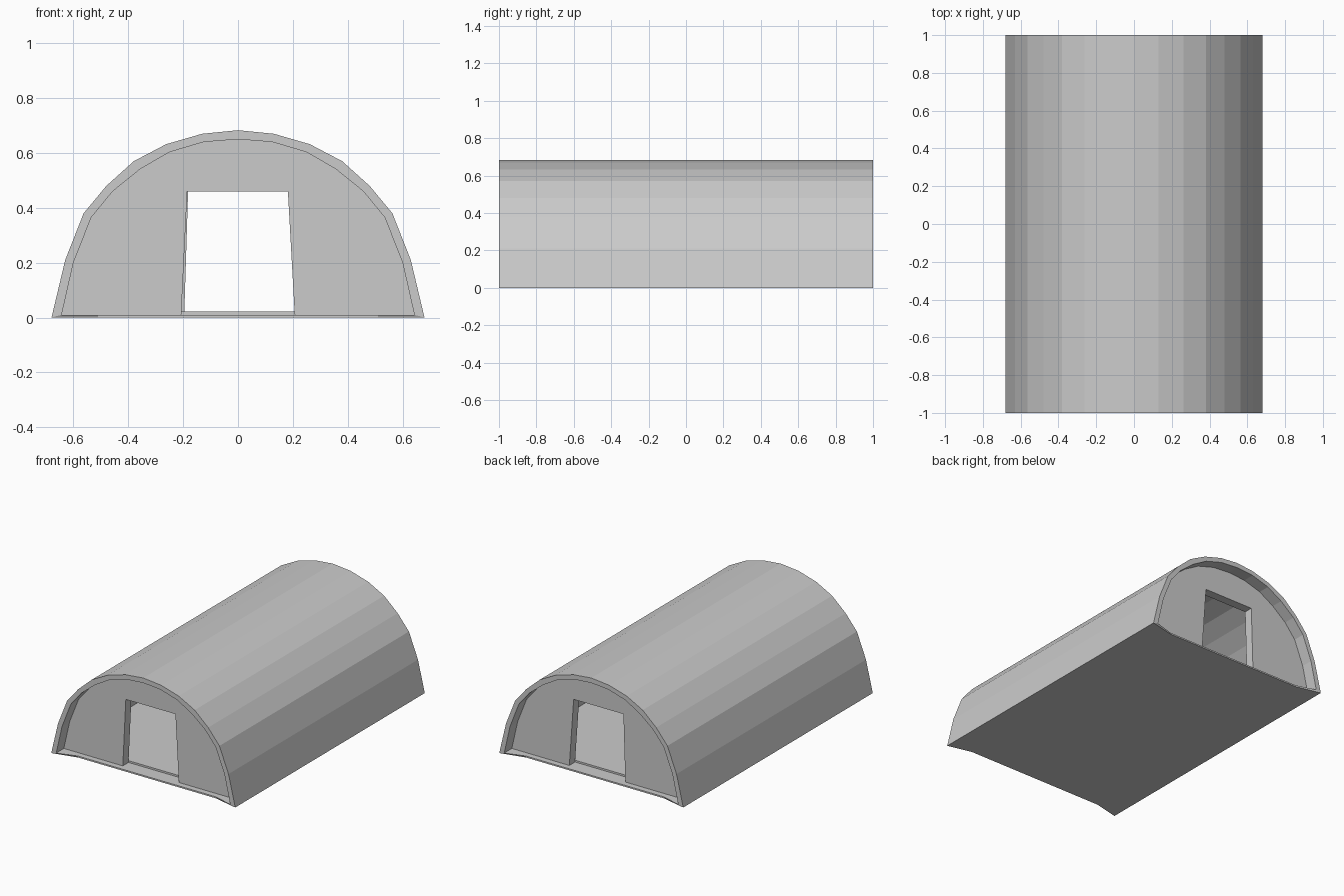
import bpy, bmesh

if "Cube" in bpy.data.objects:
    bpy.data.objects.remove(bpy.data.objects["Cube"])

# half arch profiles (x, z), from the ground up to just before the crown
OUTER = [(0.68, 0), (0.63, 0.21), (0.563, 0.38), (0.48, 0.48),
         (0.38, 0.57), (0.262, 0.632), (0.131, 0.67)]
INNER = [(0.643, 0.01), (0.6, 0.2), (0.535, 0.365), (0.457, 0.46),
         (0.357, 0.541), (0.25, 0.603), (0.125, 0.64)]


def arch(half, crown):
    return half + [(0, crown)] + [(-x, z) for x, z in reversed(half)]


def loft(name, ring_a, ring_b):
    """Closed solid between two matching rings of 3D points."""
    bm = bmesh.new()
    a = [bm.verts.new(p) for p in ring_a]
    b = [bm.verts.new(p) for p in ring_b]
    n = len(a)
    bm.faces.new(a)
    bm.faces.new(b[::-1])
    for i in range(n):
        j = (i + 1) % n
        bm.faces.new((a[i], b[i], b[j], a[j]))
    bmesh.ops.recalc_face_normals(bm, faces=bm.faces)
    # split the concave end faces cleanly
    bmesh.ops.triangulate(bm, faces=[f for f in bm.faces if len(f.verts) > 4])
    me = bpy.data.meshes.new(name)
    bm.to_mesh(me)
    bm.free()
    ob = bpy.data.objects.new(name, me)
    bpy.context.collection.objects.link(ob)
    return ob


def extrude_y(name, profile, y0, y1):
    return loft(name, [(x, y0, z) for x, z in profile],
                [(x, y1, z) for x, z in profile])


# arched roof shell
outer, inner = arch(OUTER, 0.683), arch(INNER, 0.65)
extrude_y("roof_shell", outer + inner[::-1], -1, 1)

# recessed end walls with tapered doorways
front_door = [(-0.207, 0.01), (-0.185, 0.46), (0.182, 0.46), (0.207, 0.01)]
back_door = [(-0.196, 0.01), (-0.182, 0.46), (0.186, 0.46), (0.218, 0.01)]
extrude_y("front_wall", inner + front_door, -0.92, -0.86)
extrude_y("back_wall", inner + back_door, 0.86, 0.92)


# ground slab, its ends set back between the shell feet
def slab_ring(w, z):
    quarter = [(w, -1), (w, 1), (0.51, 0.96), (-0.51, 0.96),
               (-w, 1), (-w, -1), (-0.51, -0.96), (0.51, -0.96)]
    return [(x, y, z) for x, y in quarter]


loft("ground_slab", slab_ring(0.68, 0), slab_ring(0.643, 0.01))

# raised inner floor
extrude_y("inner_floor", [(-0.64, 0.01), (0.64, 0.01), (0.637, 0.022), (-0.637, 0.022)],
          -0.86, 0.86)
